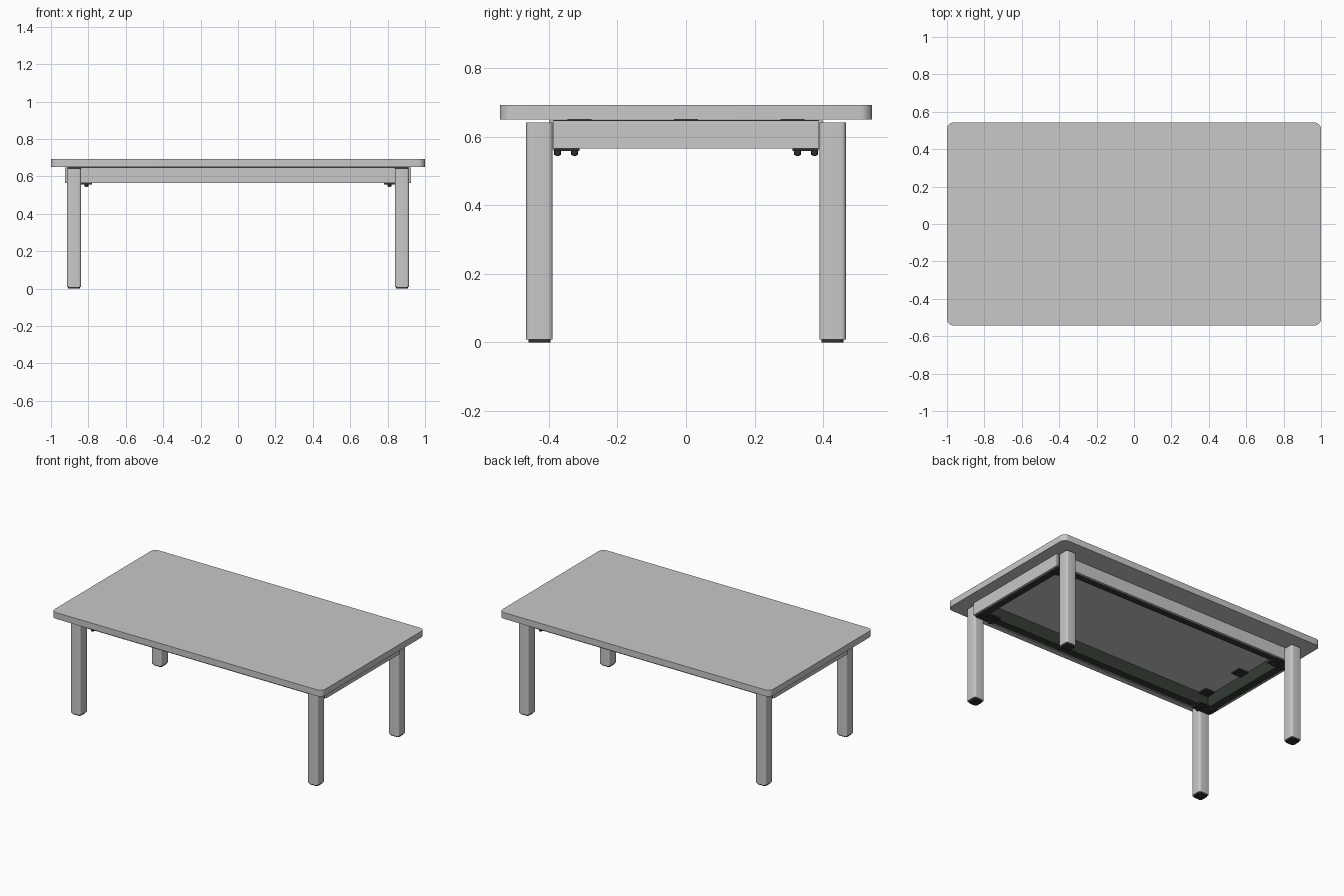
import bpy, bmesh

cube = bpy.data.objects.get("Cube")
if cube:
    bpy.data.objects.remove(cube, do_unlink=True)


def material(name, color):
    mat = bpy.data.materials.new(name)
    mat.use_nodes = True
    mat.diffuse_color = (*color, 1)
    mat.node_tree.nodes["Principled BSDF"].inputs["Base Color"].default_value = (*color, 1)
    return mat


GREY = material("light grey", (0.58, 0.58, 0.58))
STEEL = material("dark green steel", (0.035, 0.045, 0.035))
BLACK = material("black", (0.03, 0.03, 0.03))


def finish(bm, name, mat, smooth):
    mesh = bpy.data.meshes.new(name)
    bm.to_mesh(mesh)
    bm.free()
    mesh.materials.append(mat)
    obj = bpy.data.objects.new(name, mesh)
    bpy.context.collection.objects.link(obj)
    if smooth:
        bpy.ops.object.select_all(action="DESELECT")
        obj.select_set(True)
        bpy.context.view_layer.objects.active = obj
        bpy.ops.object.shade_smooth_by_angle()
    return obj


def box(name, mat, x, y, z, radius=0, segments=4):
    """Box from (min, max) ranges, with optionally rounded upright edges."""
    bm = bmesh.new()
    bmesh.ops.create_cube(bm, size=1)
    for v in bm.verts:
        for i, (low, high) in enumerate((x, y, z)):
            v.co[i] = low if v.co[i] < 0 else high
    if radius:
        upright = [e for e in bm.edges
                   if abs(e.verts[0].co.z - e.verts[1].co.z) > 1e-5]
        bmesh.ops.bevel(bm, geom=upright, offset=radius, segments=segments,
                        profile=0.5, affect="EDGES")
    return finish(bm, name, mat, radius > 0)


def bolt(name, x, y, z, radius, depth):
    bm = bmesh.new()
    bmesh.ops.create_cone(bm, cap_ends=True, segments=12, radius1=radius,
                          radius2=radius, depth=depth)
    bmesh.ops.translate(bm, verts=bm.verts, vec=(x, y, z))
    return finish(bm, name, BLACK, True)


def span(side, a, b):
    """Range mirrored to the given side."""
    return tuple(sorted((side * a, side * b)))


# Tabletop
box("tabletop", GREY, (-1, 1), (-0.543, 0.543), (0.65, 0.692), 0.037, 6)

# Aprons, steel rails behind them, and tabs holding the top
for s, word in ((-1, "front"), (1, "back")):
    box(word + "_apron", GREY, (-0.84, 0.84), span(s, 0.387, 0.4), (0.566, 0.648))
    box(word + "_rail", STEEL, (-0.912, 0.912), span(s, 0.337, 0.387), (0.568, 0.649))
for s, word in ((-1, "right"), (1, "left")):
    box(word + "_apron", GREY, span(s, 0.912, 0.925), (-0.387, 0.387), (0.566, 0.648))
    box(word + "_rail", STEEL, span(s, 0.86, 0.912), (-0.337, 0.337), (0.568, 0.649))
    for y in (-0.31, 0, 0.31):
        box(word + "_top_tab", BLACK, span(s, 0.79, 0.86), (y - 0.035, y + 0.035),
            (0.642, 0.65))

# Legs with feet, corner plates and bolts
for sx, side in ((-1, "right"), (1, "left")):
    for sy, end in ((-1, "front"), (1, "back")):
        corner = end + "_" + side
        box(corner + "_leg", GREY, span(sx, 0.839, 0.914), span(sy, 0.389, 0.466),
            (0.009, 0.642), 0.012)
        box(corner + "_foot", BLACK, span(sx, 0.845, 0.908), span(sy, 0.395, 0.46),
            (0, 0.009), 0.012)
        box(corner + "_corner_plate", BLACK, span(sx, 0.78, 0.91), span(sy, 0.31, 0.387),
            (0.558, 0.568))
        for x, y in ((0.81, 0.375), (0.81, 0.325), (0.88, 0.325)):
            bolt(corner + "_bolt", sx * x, sy * y, 0.553, 0.01, 0.012)
            bolt(corner + "_bolt_tip", sx * x, sy * y, 0.547, 0.006, 0.006)
